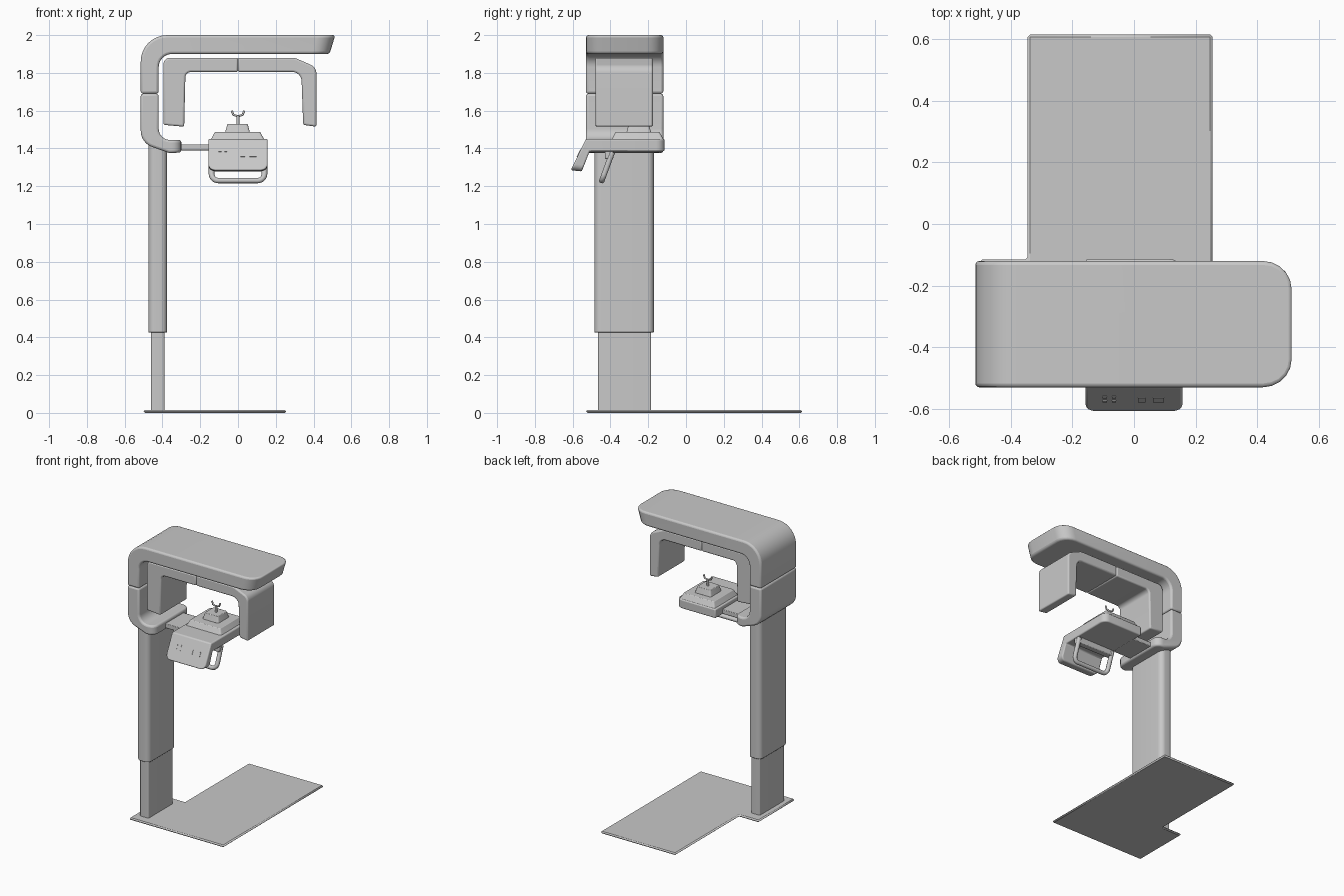
import bpy, bmesh, math
from mathutils import Vector

cube = bpy.data.objects.get("Cube")
if cube:
    bpy.data.objects.remove(cube, do_unlink=True)

grey = bpy.data.materials.new("light grey")
grey.use_nodes = True
grey.diffuse_color = (0.58, 0.58, 0.58, 1)
grey.node_tree.nodes["Principled BSDF"].inputs["Base Color"].default_value = (0.58, 0.58, 0.58, 1)


def finish(name, bm, bevel=0, segs=2):
    bmesh.ops.recalc_face_normals(bm, faces=bm.faces)
    mesh = bpy.data.meshes.new(name)
    bm.to_mesh(mesh)
    bm.free()
    mesh.materials.append(grey)
    ob = bpy.data.objects.new(name, mesh)
    bpy.context.collection.objects.link(ob)
    if bevel:
        mod = ob.modifiers.new("soft edges", "BEVEL")
        mod.width, mod.segments, mod.limit_method = bevel, segs, "ANGLE"
    bpy.ops.object.select_all(action="DESELECT")
    ob.select_set(True)
    bpy.context.view_layer.objects.active = ob
    bpy.ops.object.shade_smooth_by_angle()
    return ob


def outline(points, steps=8):
    """Polygon with arcs: each point is (u, v) or (u, v, radius)."""
    out = []
    for i, p in enumerate(points):
        here = Vector(p[:2])
        if len(p) == 2:
            out.append(here)
            continue
        a = (Vector(points[i - 1][:2]) - here).normalized()
        b = (Vector(points[(i + 1) % len(points)][:2]) - here).normalized()
        half = a.angle(b) / 2
        centre = here + (a + b).normalized() * p[2] / math.sin(half)
        start = (here + a * p[2] / math.tan(half) - centre).normalized()
        turn = start.angle_signed(here + b * p[2] / math.tan(half) - centre)
        for k in range(steps + 1):
            t = -turn * k / steps
            spoke = Vector((start.x * math.cos(t) - start.y * math.sin(t),
                            start.x * math.sin(t) + start.y * math.cos(t)))
            out.append(centre + spoke * p[2])
    return out


def bridge(bm, rings):
    """Cap two rings of vertices and join them with side faces."""
    bm.faces.new(rings[0])
    bm.faces.new(rings[1])
    n = len(rings[0])
    for i in range(n):
        j = (i + 1) % n
        bm.faces.new((rings[0][i], rings[0][j], rings[1][j], rings[1][i]))


def prism(name, points, axis, lo, hi, bevel=0, segs=2, rounds=()):
    """Extrude an outline along an axis; rounds lists (vertex test, radius) for side corners."""
    bm = bmesh.new()

    def place(p, w):
        c = list(p)
        c.insert(axis, w)
        return bm.verts.new(c)

    bridge(bm, [[place(p, w) for p in outline(points)] for w in (lo, hi)])
    for test, radius in rounds:
        edges = [e for e in bm.edges if all(test(v.co) for v in e.verts)
                 and abs(e.verts[0].co[axis] - e.verts[1].co[axis]) < 1e-4]
        bmesh.ops.bevel(bm, geom=edges, offset=radius, segments=5, profile=0.5, affect="EDGES")
    return finish(name, bm, bevel, segs)


def rect(u0, u1, v0, v1, r=0):
    pts = [(u0, v0), (u1, v0), (u1, v1), (u0, v1)]
    return [p + (r,) for p in pts] if r else pts


def box(name, x, y, z, bevel=0, r=0):
    return prism(name, rect(*x, *y, r), 2, *z, bevel)


def frustum(name, x, y, z, inset):
    """Block whose top is smaller than its foot."""
    bm = bmesh.new()
    rings = []
    for h, d in zip(z, (0, inset)):
        pts = outline(rect(x[0] + d, x[1] - d, y[0] + d, y[1] - d, 0.012), 4)
        rings.append([bm.verts.new((*p, h)) for p in pts])
    bridge(bm, rings)
    return finish(name, bm, 0.003)


def tube(name, points, radius):
    """Round bar following a path."""
    curve = bpy.data.curves.new(name, "CURVE")
    curve.dimensions = "3D"
    curve.bevel_depth, curve.bevel_resolution, curve.use_fill_caps = radius, 3, True
    spline = curve.splines.new("POLY")
    spline.points.add(len(points) - 1)
    for sp, p in zip(spline.points, points):
        sp.co = (*p, 1)
    curve.materials.append(grey)
    ob = bpy.data.objects.new(name, curve)
    bpy.context.collection.objects.link(ob)
    return ob


# Floor plate with a foot under the column
prism("floor_plate", [(-0.5, -0.53), (0.255, -0.53), (0.255, 0.615), (-0.345, 0.615),
                      (-0.345, -0.115), (-0.5, -0.115)], 2, 0, 0.016, 0.008, 1)

# Telescopic column
box("lower_column", (-0.46, -0.39), (-0.465, -0.185), (0.01, 0.46), 0, 0.008)
box("upper_column", (-0.475, -0.375), (-0.485, -0.17), (0.425, 1.43), 0.004, 0.035)

# Overhead arm and the curved bracket below it, meeting at a seam
FRONT, BACK = -0.53, -0.12
prism("overhead_arm", [(-0.515, 1.69), (-0.515, 2.0, 0.14), (0.515, 2.0), (0.485, 1.9),
                       (-0.42, 1.9, 0.07), (-0.42, 1.69)], 1, FRONT, BACK, 0.013, 3,
      [(lambda c: c.x > 0.47, 0.09)])
prism("arm_bracket", [(-0.515, 1.69), (-0.42, 1.69), (-0.42, 1.445, 0.06), (-0.3, 1.445),
                      (-0.3, 1.378), (-0.365, 1.376), (-0.515, 1.43, 0.09)], 1, FRONT, BACK, 0.013, 3,
      [(lambda c: c.x > -0.31, 0.05)])

# Rotating gantry in two halves
G = (-0.48, -0.175)
prism("sensor_gantry_half", [(0, 1.88), (-0.395, 1.88, 0.035), (-0.395, 1.525), (-0.285, 1.515),
                             (-0.278, 1.805, 0.03), (0, 1.805)], 1, *G, 0.01, 3)
prism("source_gantry_half", [(0, 1.88), (0, 1.805), (0.335, 1.805, 0.05), (0.345, 1.525),
                             (0.415, 1.515), (0.415, 1.83, 0.05), (0.3, 1.88, 0.05)], 1, *G, 0.01, 3)

# Link from the bracket to the patient table
box("table_link", (-0.32, -0.14), (-0.4, -0.19), (1.39, 1.422), 0.004)

# Patient table with a sloping control panel
W = 0.157
prism("patient_table", [(-0.113, 1.45), (-0.53, 1.45), (-0.61, 1.285), (-0.552, 1.278),
                        (-0.51, 1.385), (-0.113, 1.385)], 0, -W, W, 0.008, 3,
      [(lambda c: c.y < -0.55, 0.035), (lambda c: c.y > -0.12, 0.045)])
frustum("table_platform", (-0.145, 0.14), (-0.395, -0.118), (1.445, 1.487), 0.022)
frustum("chin_rest_base", (-0.068, 0.063), (-0.315, -0.185), (1.485, 1.53), 0.012)

# Chin rest post and fork
tube("chin_rest_post", [(0, -0.25, 1.52), (0, -0.25, 1.575)], 0.008)
tube("chin_rest_fork", [(-0.033, -0.25, 1.6), (-0.025, -0.25, 1.578), (0, -0.25, 1.57),
                        (0.025, -0.25, 1.578), (0.033, -0.25, 1.6)], 0.006)

# Grab handle hanging under the table
loop = outline([(-0.14, 1.38), (-0.14, 1.23, 0.035), (0.14, 1.23, 0.035), (0.14, 1.38)], 6)
tube("grab_handle", [(x, -0.39 - (1.38 - z) * 0.37, z) for x, z in loop], 0.015)
box("handle_mount", (-0.15, 0.15), (-0.43, -0.385), (1.345, 1.39), 0.006)

# Panel buttons lying on the slope
SLOPE = Vector((0, -0.08, -0.165)).normalized()


def button(name, x, down, w, h):
    ob = prism(name, rect(-w, w, -h, h), 2, -0.003, 0.003)
    ob.location = Vector((x, -0.53, 1.45)) + SLOPE * down
    ob.rotation_euler.x = math.atan2(0.165, 0.08)


for x in (-0.095, -0.065):
    for down in (0.07, 0.1):
        button("panel_key", x, down, 0.007, 0.006)
for x in (0.025, 0.08):
    button("panel_switch", x, 0.09, 0.012 if x < 0.05 else 0.018, 0.015)
